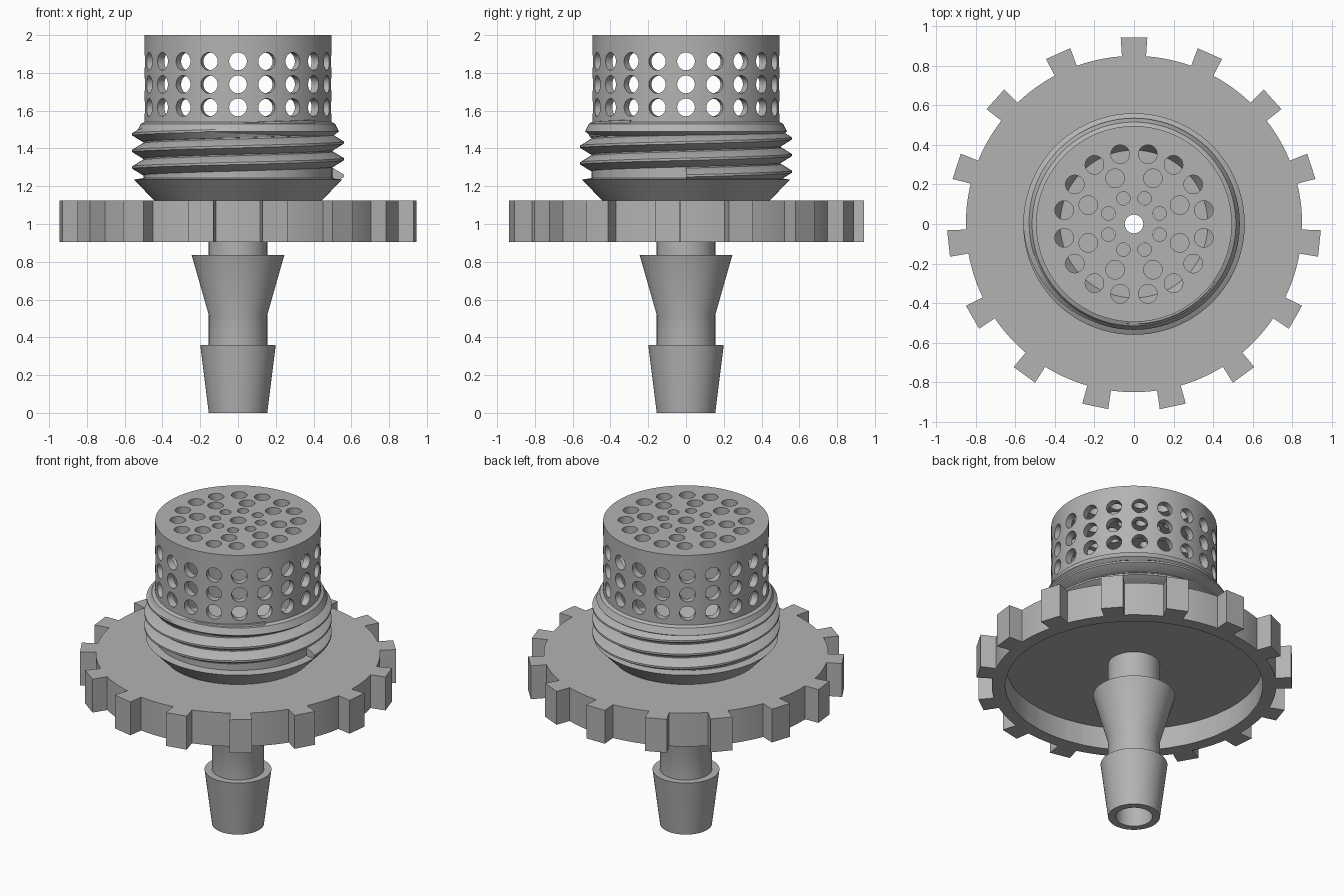
import bpy, bmesh, math
from mathutils import Matrix, Vector

if "Cube" in bpy.data.objects:
    bpy.data.objects.remove(bpy.data.objects["Cube"], do_unlink=True)

TAU = math.tau

grey = bpy.data.materials.new("plain grey plastic")
grey.use_nodes = True
GREY = (0.45, 0.45, 0.45, 1)
grey.diffuse_color = GREY
grey.node_tree.nodes["Principled BSDF"].inputs["Base Color"].default_value = GREY


def finish(name, bm):
    """Turn a bmesh into a named grey object."""
    bmesh.ops.recalc_face_normals(bm, faces=bm.faces)
    mesh = bpy.data.meshes.new(name)
    bm.to_mesh(mesh)
    bm.free()
    obj = bpy.data.objects.new(name, mesh)
    bpy.context.collection.objects.link(obj)
    mesh.materials.append(grey)
    return obj


def select(obj):
    bpy.ops.object.select_all(action="DESELECT")
    obj.select_set(True)
    bpy.context.view_layer.objects.active = obj


def smooth(obj):
    select(obj)
    bpy.ops.object.shade_smooth_by_angle(angle=math.radians(30))


def bridge(bm, a, b, closed=True):
    n = len(a)
    for i in range(n if closed else n - 1):
        j = (i + 1) % n
        bm.faces.new((a[i], a[j], b[j], b[i]))


def lathe(name, profile, spokes):
    """Revolve a closed profile; radius None takes the radius of each spoke."""
    bm = bmesh.new()
    rings = []
    for r, z in profile:
        ring = []
        for ang, rim in spokes:
            rad = rim if r is None else r
            ring.append(bm.verts.new((rad * math.cos(ang), rad * math.sin(ang), z)))
        rings.append(ring)
    for i, ring in enumerate(rings):
        bridge(bm, ring, rings[(i + 1) % len(rings)])
    return finish(name, bm)


def circle(n):
    return [(TAU * i / n, 0) for i in range(n)]


# Gripping cap: toothed rim, hollow underside
TEETH = 15
gear = []
for k in range(TEETH):
    mid = TAU * (k / TEETH + 0.25)
    gear += [(mid - 0.0718, 0.85), (mid - 0.0712, 0.945),
             (mid + 0.0712, 0.945), (mid + 0.0718, 0.85)]
    gap = TAU / TEETH - 2 * 0.0718
    gear += [(mid + 0.0718 + gap * s / 6, 0.85) for s in range(1, 6)]
cap = lathe("toothed_cap", [(None, 0.905), (None, 1.125), (0.11, 1.125),
                            (0.11, 1.05), (0.77, 1.05), (0.77, 0.905)], gear)
smooth(cap)

# Hose barb with two flares and a straight bore
barb = lathe("hose_barb", [(0.155, 0), (0.2, 0.36), (0.155, 0.36), (0.155, 0.52),
                           (0.245, 0.835), (0.155, 0.835), (0.155, 1.06),
                           (0.11, 1.06), (0.11, 0)], circle(96))
smooth(barb)

# Strainer body: conical neck, threaded barrel and basket in one shell
body = lathe("strainer_body", [(0.44, 1.12), (0.55, 1.235), (0.5, 1.243), (0.5, 1.465),
                               (0.535, 1.49), (0.515, 1.53), (0.495, 1.54), (0.495, 2.0),
                               (0.047, 2.0), (0.047, 1.95), (0.45, 1.95),
                               (0.45, 1.25), (0.37, 1.12)], circle(120))

# Drill pattern for the basket wall and lid
bm = bmesh.new()


def drill(matrix, radius):
    bmesh.ops.create_cone(bm, cap_ends=True, segments=28, radius1=radius,
                          radius2=radius, depth=0.2, matrix=matrix)


for k in range(20):
    for z in (1.617, 1.739, 1.861):
        drill(Matrix.Rotation(TAU * k / 20, 4, "Z")
              @ Matrix.Translation((0.48, 0, z))
              @ Matrix.Rotation(TAU / 4, 4, "Y"), 0.047)
for count, ring_radius, hole in ((8, 0.14, 0.034), (8, 0.25, 0.047), (16, 0.36, 0.047)):
    for k in range(count):
        a = TAU * (k + 0.5) / count
        drill(Matrix.Translation((ring_radius * math.cos(a),
                                  ring_radius * math.sin(a), 2.0)), hole)
cutter = finish("hole_cutter", bm)
cutter.hide_render = True

select(body)
cut = body.modifiers.new("holes", "BOOLEAN")
cut.operation = "DIFFERENCE"
cut.solver = "EXACT"
cut.object = cutter
bpy.ops.object.modifier_apply(modifier=cut.name)
bpy.data.objects.remove(cutter, do_unlink=True)
smooth(body)

# Helical screw thread that fades out at its upper end
PITCH, TURNS, STEPS = 0.088, 2.9, 290
bm = bmesh.new()
sections = []
for i in range(STEPS + 1):
    turn = TURNS * i / STEPS
    a, z = TAU * turn, 1.255 + PITCH * turn
    crest = 0.505 + 0.055 * min(1, (TURNS - turn) / 0.4)
    sections.append([bm.verts.new((r * math.cos(a), r * math.sin(a), z + dz))
                     for r, dz in ((0.49, -0.042), (0.505, -0.04), (crest, -0.006),
                                   (crest, 0.006), (0.505, 0.04), (0.49, 0.042))])
for a, b in zip(sections, sections[1:]):
    bridge(bm, a, b)
bm.faces.new(sections[0])
bm.faces.new(sections[-1])
thread = finish("screw_thread", bm)
smooth(thread)
